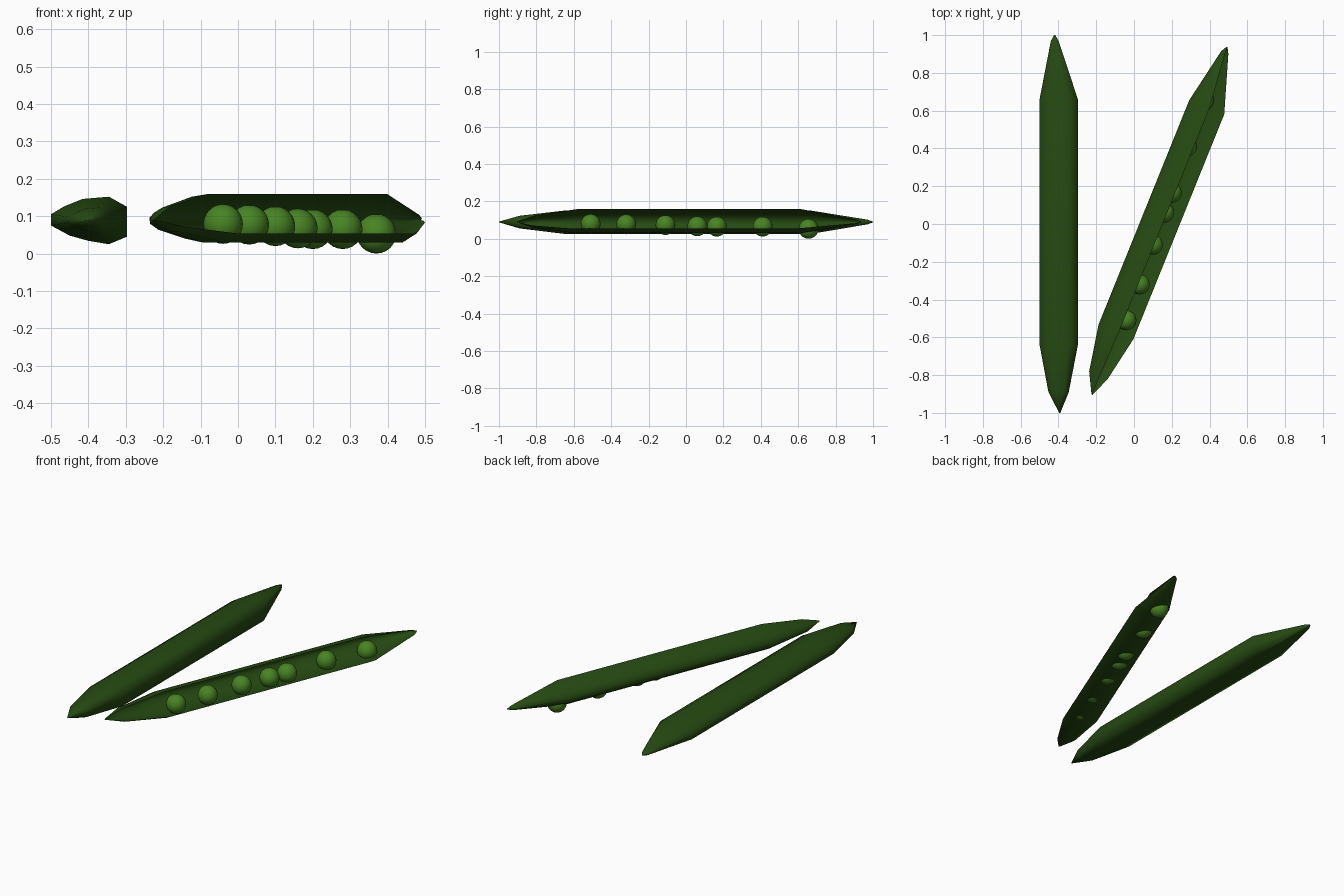
import bpy, bmesh, math

if "Cube" in bpy.data.objects:
    bpy.data.objects.remove(bpy.data.objects["Cube"], do_unlink=True)


def material(name, rgb):
    mat = bpy.data.materials.new(name)
    mat.use_nodes = True
    colour = (*rgb, 1)
    mat.diffuse_color = colour
    bsdf = mat.node_tree.nodes["Principled BSDF"]
    bsdf.inputs["Base Color"].default_value = colour
    bsdf.inputs["Roughness"].default_value = 0.6
    return mat


POD_GREEN = material("pod green", (0.019, 0.068, 0.006))
PEA_GREEN = material("pea green", (0.065, 0.23, 0.017))

# Pod outline along its length: position, scale of the section, sideways shift
STATIONS = [(-1.0, 0.03, 0.007), (-0.89, 0.53, 0.0), (-0.64, 1.0, 0.0),
            (0.66, 1.0, 0.0), (0.97, 0.2, -0.02), (1.0, 0.03, -0.02)]


def finish(name, bm, mat):
    for face in bm.faces:
        face.smooth = True
    mesh = bpy.data.meshes.new(name)
    bm.to_mesh(mesh)
    bm.free()
    mesh.materials.append(mat)
    obj = bpy.data.objects.new(name, mesh)
    bpy.context.collection.objects.link(obj)
    return obj


def pod(name, section, closed, length=1.0):
    """Loft the section along the stations, as a closed body or an open shell."""
    bm = bmesh.new()
    rings = [[bm.verts.new((u * s + shift, y * length, z * s)) for u, z in section]
             for y, s, shift in STATIONS]
    n = len(section)
    for a, b in zip(rings, rings[1:]):
        for j in range(n if closed else n - 1):
            k = (j + 1) % n
            bm.faces.new((a[j], a[k], b[k], b[j]))
    if closed:
        bm.faces.new(rings[0])
        bm.faces.new(rings[-1])
        bmesh.ops.recalc_face_normals(bm, faces=bm.faces[:])
    return finish(name, bm, POD_GREEN)


# Closed pod
closed_pod = pod("closed_pod", [
    (0.055, 0.062), (-0.015, 0.056), (-0.065, 0.036), (-0.1, 0.015), (-0.1, -0.015),
    (-0.05, -0.042), (0.0, -0.056), (0.055, -0.065), (0.103, -0.045), (0.103, 0.035)], True)
closed_pod.location = (-0.4, 0, 0.09)

# Open pod: thin shell from the upper rim round the back to the lower lip
open_pod = pod("open_pod", [
    (0.015, 0.069), (-0.03, 0.062), (-0.075, 0.036), (-0.1, 0.008), (-0.095, -0.02),
    (-0.05, -0.05), (0.0, -0.06), (0.06, -0.06), (0.1, -0.036)], False, 0.987)
open_pod.location = (0.141, 0.014, 0.09)
open_pod.rotation_euler.z = math.radians(-22)

# Row of peas lying in the open pod
PEAS = [(-0.04, -0.51, 0.079), (0.03, -0.32, 0.077), (0.1, -0.11, 0.073), (0.16, 0.06, 0.067),
        (0.2, 0.165, 0.065), (0.28, 0.41, 0.065), (0.37, 0.655, 0.053)]
for i, spot in enumerate(PEAS, 1):
    bm = bmesh.new()
    bmesh.ops.create_uvsphere(bm, u_segments=20, v_segments=12, radius=0.053)
    finish(f"pea_{i}", bm, PEA_GREEN).location = spot
